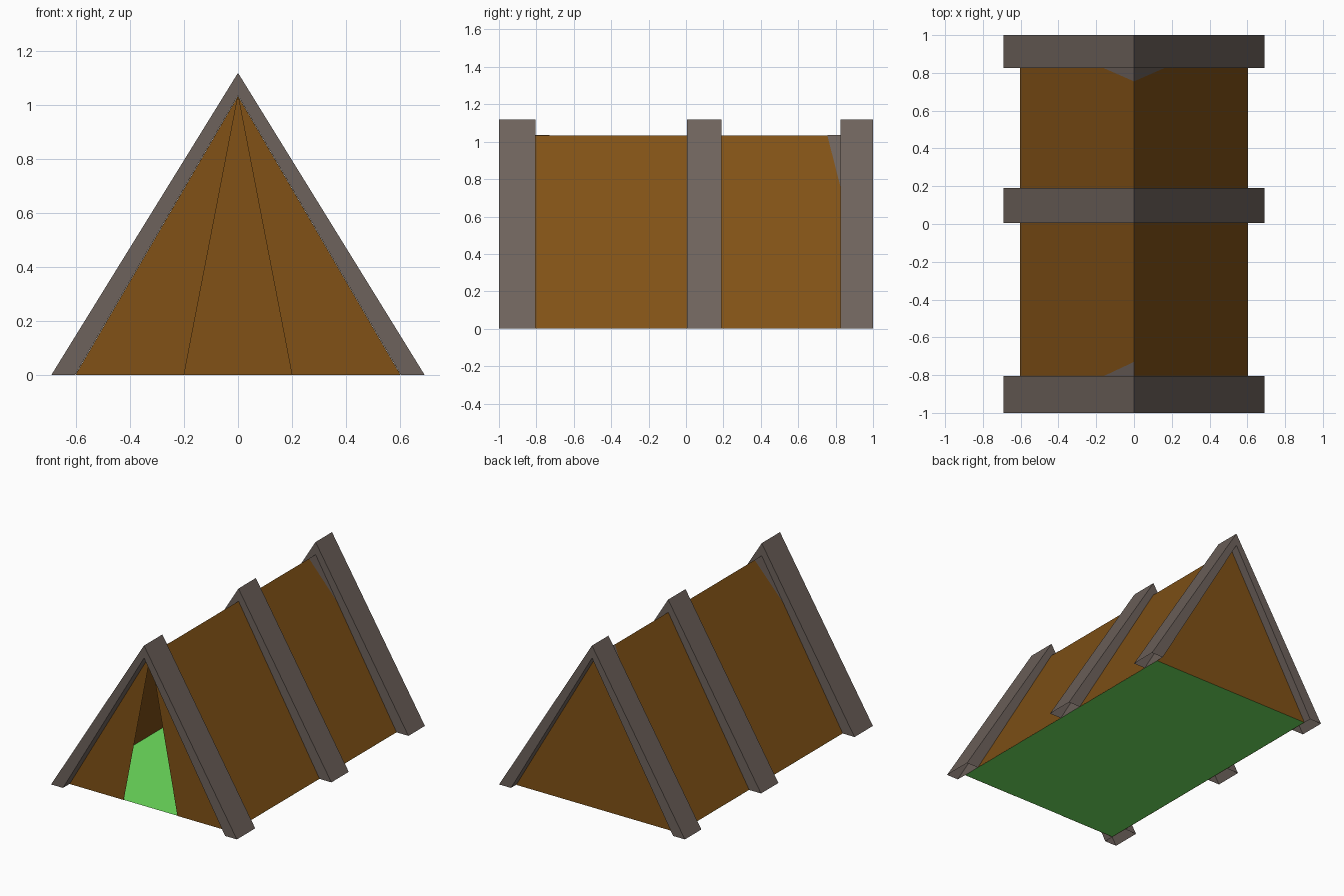
import bpy

if "Cube" in bpy.data.objects:
    bpy.data.objects.remove(bpy.data.objects["Cube"])


def material(name, rgb):
    m = bpy.data.materials.new(name)
    m.diffuse_color = (*rgb, 1)
    m.use_nodes = True
    m.node_tree.nodes["Principled BSDF"].inputs["Base Color"].default_value = m.diffuse_color
    return m


BROWN = material("canvas brown", (0.218, 0.083, 0.008))
GREY = material("frame grey", (0.155, 0.123, 0.107))
GREEN = material("floor green", (0.16, 0.77, 0.115))


def mesh(name, verts, faces, mat):
    me = bpy.data.meshes.new(name)
    me.from_pydata(verts, [], faces)
    me.materials.append(mat)
    ob = bpy.data.objects.new(name, me)
    bpy.context.collection.objects.link(ob)
    return ob


def frame(name, y0, y1):
    """A-shaped frame, open under the feet."""
    n = len(outline)
    verts = [(x, y, z) for y in (y0, y1) for x, z in outline]
    faces = [(i, i + n, (i + 1) % n + n, (i + 1) % n) for i in (0, 1, 3, 4)]
    faces += caps + [tuple(i + n for i in reversed(q)) for q in caps]
    return mesh(name, verts, faces, GREY)


# A-shaped frames
OUT, TOP, INN, INTOP = 0.692, 1.12, 0.604, 1.036
outline = [(-OUT, 0), (0, TOP), (OUT, 0), (INN, 0), (0, INTOP), (-INN, 0)]
caps = [(0, 5, 4, 1), (1, 4, 3, 2)]
frame("front_frame", -1, -0.805)
frame("middle_frame", 0.005, 0.19)
frame("back_frame", 0.825, 1)

# Canvas: two roof sheets, back wall and two front flaps
W, H, F, B = 0.603, 1.0345, -0.93, 0.945
mesh("canvas",
     [(-W, F, 0), (0, F, H), (W, F, 0), (-W, B, 0), (0, B, H), (W, B, 0),
      (-0.2, F, 0), (0.2, F, 0)],
     [(0, 1, 4, 3), (1, 2, 5, 4), (3, 4, 5), (0, 6, 1), (7, 2, 1)], BROWN)

# Ground sheet
mesh("floor", [(-W, F, 0.001), (W, F, 0.001), (W, B, 0.001), (-W, B, 0.001)],
     [(0, 1, 2, 3)], GREEN)


# Small grey gussets on the ridge beside the end frames
def gusset(name, side, y_frame, y_tip):
    lift = 0.0015
    x = 0.16
    z = H * (1 - x / W) + lift
    mesh(name, [(0, y_frame, H + lift), (0, y_tip, H + lift), (side * x, y_frame, z)],
         [(0, 1, 2) if side * (y_tip - y_frame) < 0 else (0, 2, 1)], GREY)


gusset("back_gusset_right", 1, 0.825, 0.755)
gusset("back_gusset_left", -1, 0.825, 0.755)
gusset("front_gusset_left", -1, -0.805, -0.73)
